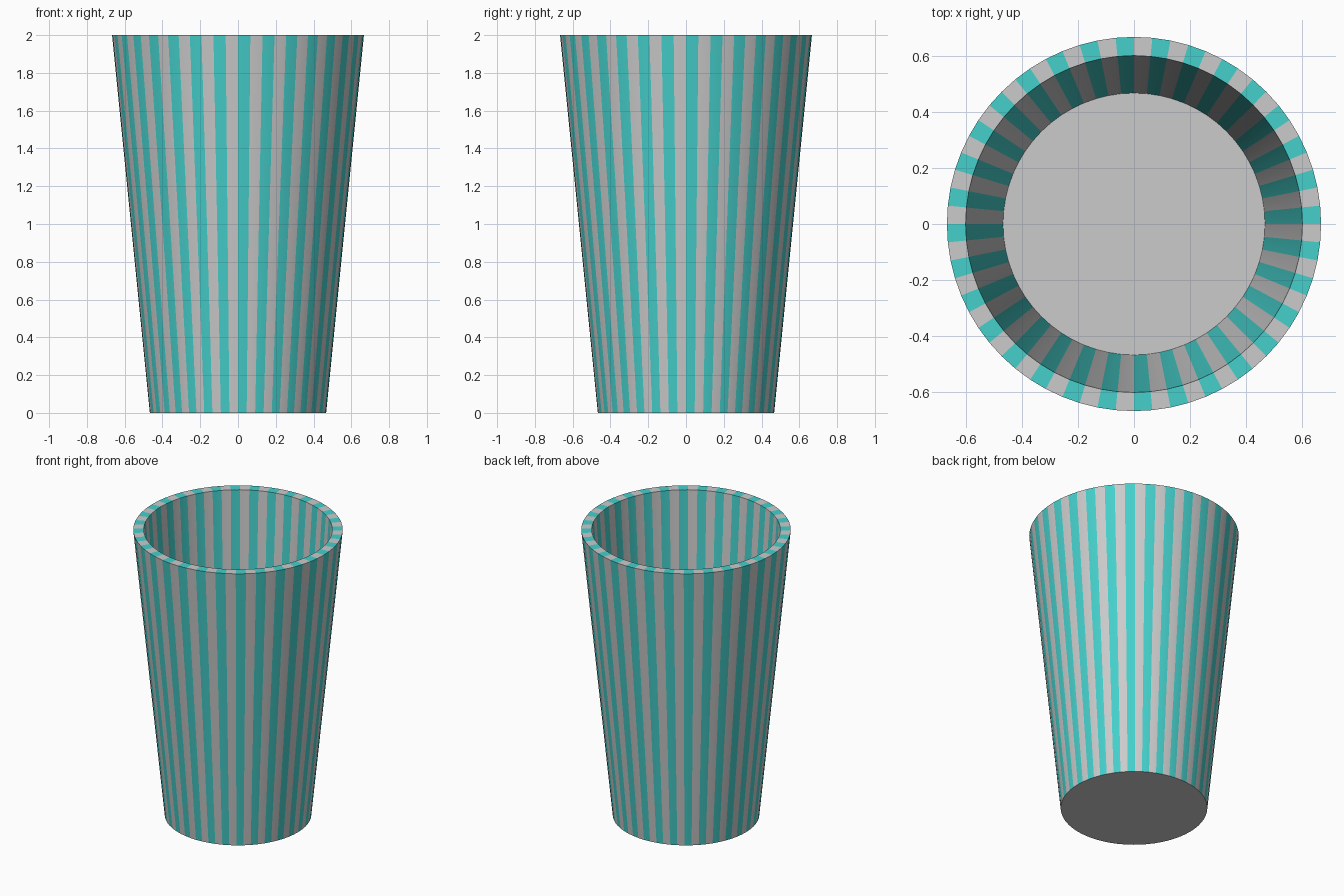
import bpy, bmesh
from math import cos, sin, tau

if "Cube" in bpy.data.objects:
    bpy.data.objects.remove(bpy.data.objects["Cube"])

N = 64                      # one segment per stripe
R_BASE, R_TOP, R_IN, H = 0.4667, 0.6667, 0.60, 2.0

teal = bpy.data.materials.new("teal")
teal.diffuse_color = (0.06, 0.63, 0.60, 1)
teal.use_nodes = True
teal.node_tree.nodes["Principled BSDF"].inputs["Base Color"].default_value = teal.diffuse_color
grey = bpy.data.materials.new("grey")
grey.diffuse_color = (0.8, 0.8, 0.8, 1)
grey.use_nodes = True
grey.node_tree.nodes["Principled BSDF"].inputs["Base Color"].default_value = grey.diffuse_color


def make_object(name, bm, materials=()):
    mesh = bpy.data.meshes.new(name)
    bm.to_mesh(mesh)
    bm.free()
    for m in materials:
        mesh.materials.append(m)
    obj = bpy.data.objects.new(name, mesh)
    bpy.context.collection.objects.link(obj)
    return obj


def ring(bm, r, z):
    return [bm.verts.new((r * cos(tau * i / N), r * sin(tau * i / N), z)) for i in range(N)]


# Striped wall: outside, rim and inside; the wall thins to an edge at the base
bm = bmesh.new()
rings = [ring(bm, r, z) for r, z in ((R_BASE, 0), (R_TOP, H), (R_IN, H), (R_BASE, 0))]
for a, b in zip(rings, rings[1:]):
    for i in range(N):
        j = (i + 1) % N
        face = bm.faces.new((a[i], a[j], b[j], b[i]))
        face.material_index = i % 2
wall = make_object("striped_wall", bm, (teal, grey))
bpy.context.view_layer.objects.active = wall
wall.select_set(True)
bpy.ops.object.shade_smooth_by_angle()

# Plain floor disc
bm = bmesh.new()
bm.faces.new(ring(bm, R_BASE, 0))
make_object("floor", bm)
